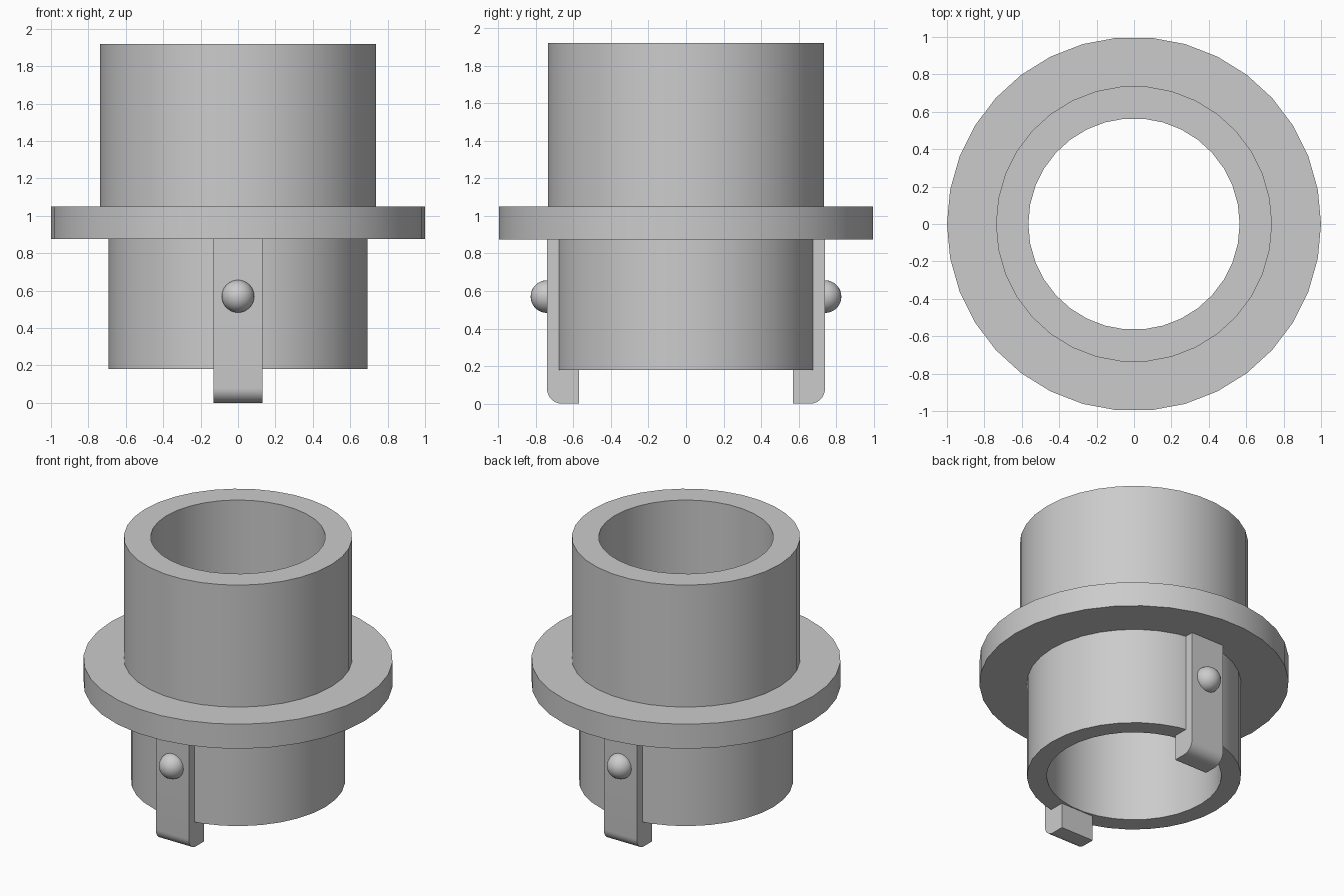
import bpy
import bmesh
from math import pi, sin, cos, radians

cube = bpy.data.objects.get("Cube")
if cube:
    bpy.data.objects.remove(cube, do_unlink=True)

GREY = (0.6, 0.6, 0.6, 1.0)
grey = bpy.data.materials.new("plain_grey")
grey.use_nodes = True
grey.diffuse_color = GREY
grey.node_tree.nodes["Principled BSDF"].inputs["Base Color"].default_value = GREY


def finish(name, bm, mirrored=False):
    """Turn a bmesh into a shaded object, optionally copied front to back."""
    bmesh.ops.recalc_face_normals(bm, faces=bm.faces)
    mesh = bpy.data.meshes.new(name)
    bm.to_mesh(mesh)
    bm.free()
    mesh.materials.append(grey)
    obj = bpy.data.objects.new(name, mesh)
    bpy.context.collection.objects.link(obj)
    bpy.ops.object.select_all(action='DESELECT')
    obj.select_set(True)
    bpy.context.view_layer.objects.active = obj
    bpy.ops.object.shade_smooth_by_angle(angle=radians(30))
    if mirrored:
        mirror = obj.modifiers.new("front_to_back", 'MIRROR')
        mirror.use_axis = (False, True, False)
        mirror.use_mirror_merge = False
    return obj


# Flanged sleeve: closed radius/height profile turned around z
HOLE, LOWER, UPPER, FLANGE = 0.565, 0.692, 0.738, 1.0
profile = [(HOLE, 0.18), (LOWER, 0.18), (LOWER, 0.875), (FLANGE, 0.875),
           (FLANGE, 1.05), (UPPER, 1.05), (UPPER, 1.92), (HOLE, 1.92)]
bm = bmesh.new()
verts = [bm.verts.new((r, 0, z)) for r, z in profile]
edges = [bm.edges.new((a, b)) for a, b in zip(verts, verts[1:] + verts[:1])]
bmesh.ops.spin(bm, geom=verts + edges, cent=(0, 0, 0), axis=(0, 0, 1),
               angle=2 * pi, steps=34, use_merge=True)
bmesh.ops.remove_doubles(bm, verts=bm.verts, dist=0.0001)
finish("flanged_sleeve", bm)

# Hooked clips: side profile with a rounded lower outer corner, extruded in x
HALF, OUTER, INNER, ROUND = 0.13, -0.74, -0.57, 0.08
side = [(INNER, 0.0), (INNER, 0.88), (OUTER, 0.88)]
for i in range(9):
    a = pi / 2 * i / 8
    side.append((OUTER + ROUND * (1 - cos(a)), ROUND * (1 - sin(a))))
bm = bmesh.new()
face = bm.faces.new([bm.verts.new((-HALF, y, z)) for y, z in side])
grown = bmesh.ops.extrude_face_region(bm, geom=[face], use_keep_orig=True)
bmesh.ops.translate(bm, vec=(2 * HALF, 0, 0),
                    verts=[g for g in grown["geom"] if isinstance(g, bmesh.types.BMVert)])
finish("hooked_clips", bm, mirrored=True)

# Round studs on the clips
bm = bmesh.new()
bmesh.ops.create_uvsphere(bm, u_segments=32, v_segments=16, radius=0.087)
bmesh.ops.translate(bm, vec=(0, OUTER, 0.57), verts=bm.verts)
finish("round_studs", bm, mirrored=True)
